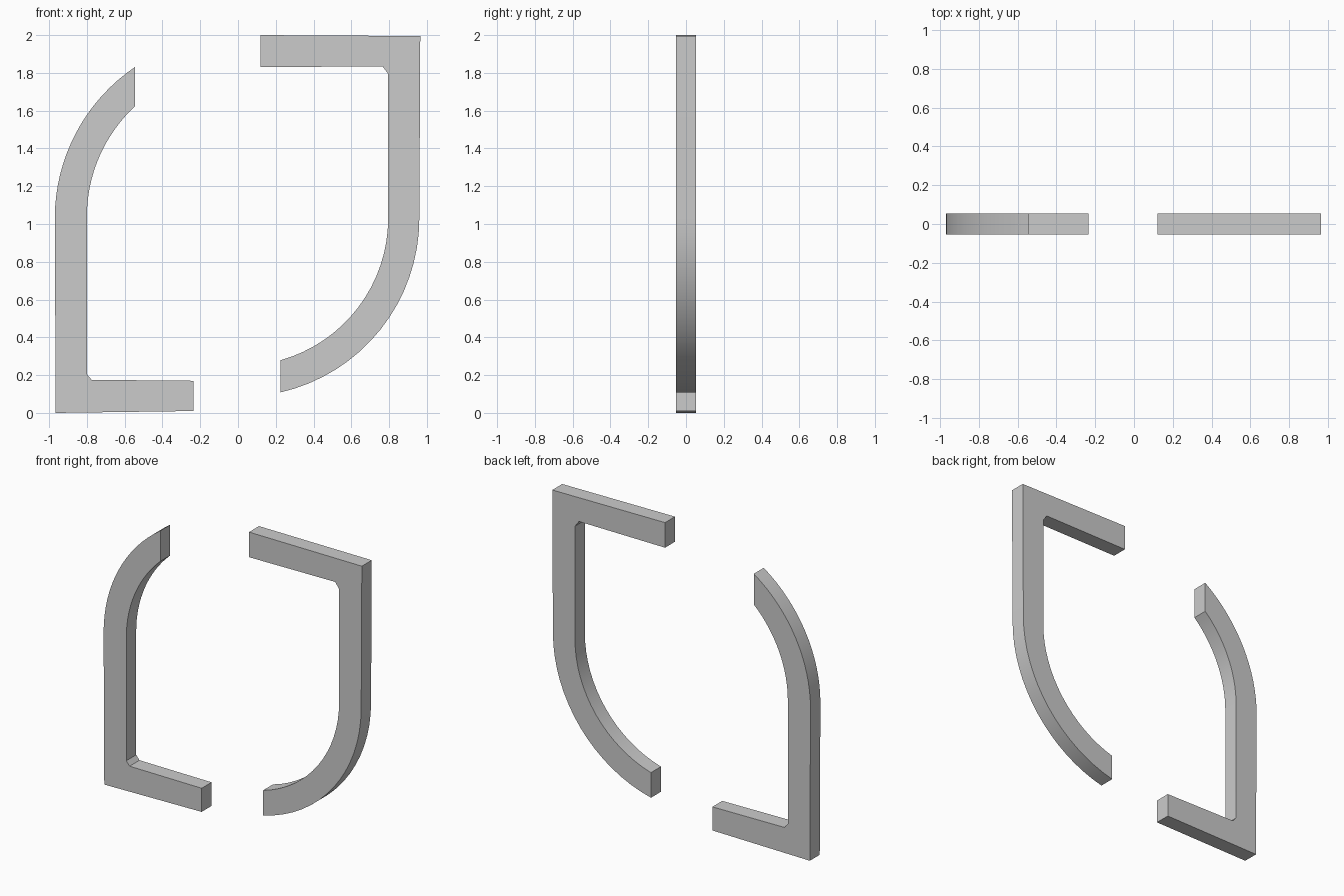
import bpy, bmesh, math

if "Cube" in bpy.data.objects:
    bpy.data.objects.remove(bpy.data.objects["Cube"])

HALF_DEPTH = 0.053


def arc(cx, cz, r, x_from, x_to, side, n=16):
    """Points on a circle from one x to another; side = +1 upper half, -1 lower half."""
    a0, a1 = (math.acos(max(-1, min(1, (x - cx) / r))) for x in (x_from, x_to))
    return [(cx + r * math.cos(a0 + (a1 - a0) * i / n),
             cz + side * r * math.sin(a0 + (a1 - a0) * i / n)) for i in range(n + 1)]


def extrude_profile(name, pts):
    """Solid bar from a closed x-z outline, centred on y = 0."""
    bm = bmesh.new()
    face = bm.faces.new([bm.verts.new((x, -HALF_DEPTH, z)) for x, z in pts])
    new = bmesh.ops.extrude_face_region(bm, geom=[face])["geom"]
    bmesh.ops.translate(bm, vec=(0, 2 * HALF_DEPTH, 0),
                        verts=[v for v in new if isinstance(v, bmesh.types.BMVert)])
    bmesh.ops.recalc_face_normals(bm, faces=bm.faces)
    mesh = bpy.data.meshes.new(name)
    bm.to_mesh(mesh)
    bm.free()
    obj = bpy.data.objects.new(name, mesh)
    bpy.context.collection.objects.link(obj)
    bpy.ops.object.select_all(action='DESELECT')
    bpy.context.view_layer.objects.active = obj
    obj.select_set(True)
    bpy.ops.object.shade_smooth_by_angle(angle=math.radians(30))


# Left bracket: foot at the bottom, upright, arc curling in at the top
extrude_profile("left_bracket",
    [(-0.235, 0.01), (-0.965, 0.0)]
    + arc(-0.002, 1.03, 0.968, -0.97, -0.545, 1)
    + arc(-0.005, 1.04, 0.795, -0.545, -0.80, 1)
    + [(-0.80, 0.205), (-0.775, 0.175), (-0.235, 0.17)])

# Right bracket: arm at the top, upright, longer arc curling in at the bottom
extrude_profile("right_bracket",
    [(0.12, 2.0), (0.965, 1.995)]
    + arc(0.015, 1.03, 0.945, 0.96, 0.225, -1)
    + arc(0.015, 1.03, 0.78, 0.225, 0.795, -1)
    + [(0.795, 1.795), (0.765, 1.835), (0.12, 1.83)])
